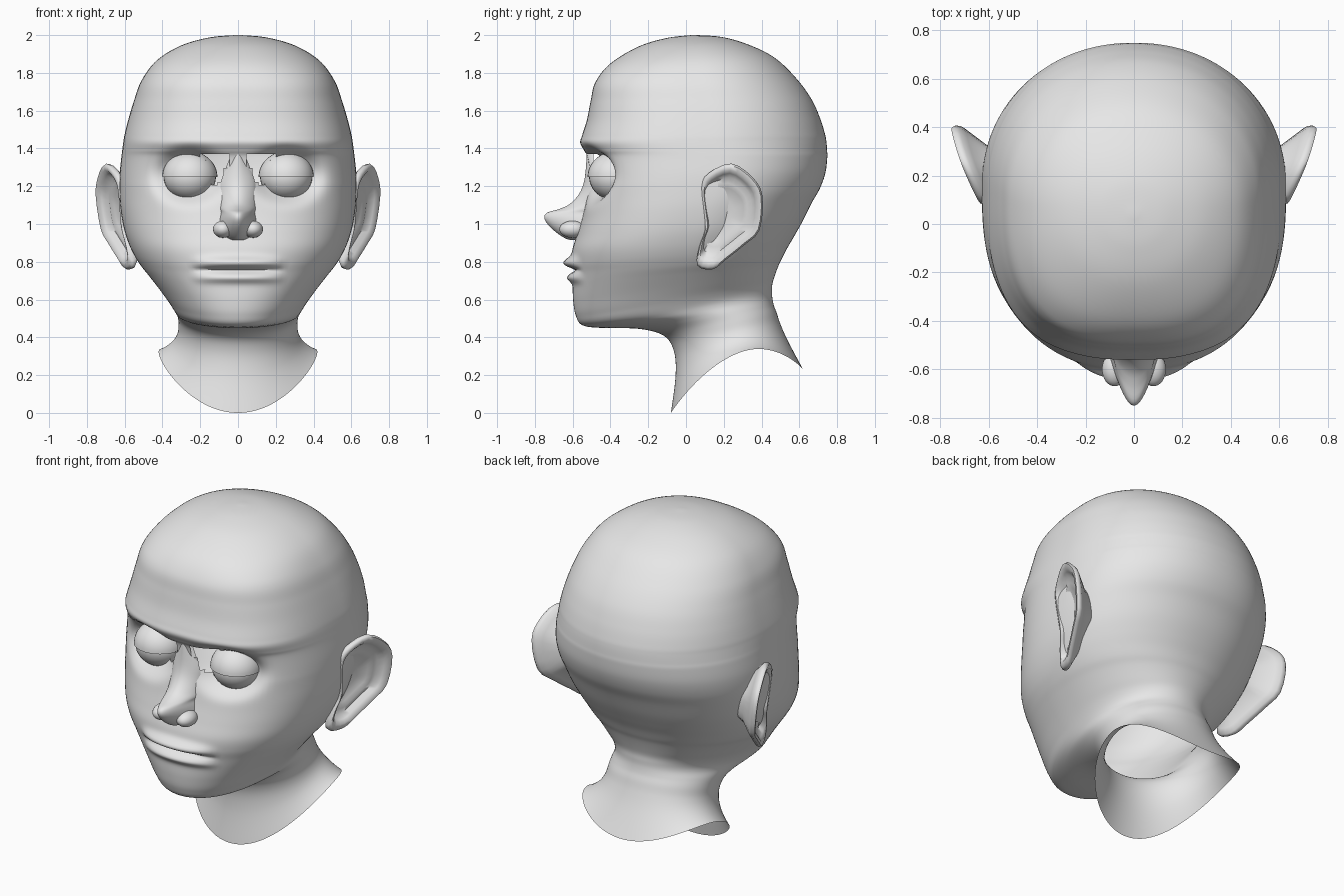
import bpy, bmesh, math
from mathutils import Vector

if "Cube" in bpy.data.objects:
    bpy.data.objects.remove(bpy.data.objects["Cube"])

grey = bpy.data.materials.new("plain_grey")
grey.diffuse_color = (0.8, 0.8, 0.8, 1)
grey.use_nodes = True
grey.node_tree.nodes["Principled BSDF"].inputs["Base Color"].default_value = grey.diffuse_color


def catmull(pts, sub, closed=False):
    """Resample tuples of numbers along a smooth curve."""
    n, out = len(pts), []
    get = (lambda i: pts[i % n]) if closed else (lambda i: pts[min(max(i, 0), n - 1)])
    for i in range(n if closed else n - 1):
        p = [get(i + k) for k in (-1, 0, 1, 2)]
        for s in range(sub):
            t = s / sub
            out.append(tuple(0.5 * (2 * b + (c - a) * t + (2 * a - 5 * b + 4 * c - d) * t * t
                                    + (3 * b - a - 3 * c + d) * t ** 3) for a, b, c, d in zip(*p)))
    if not closed:
        out.append(tuple(pts[-1]))
    return out


def loft(name, rings, cap_start=False, cap_end=False, drop=None):
    bm = bmesh.new()
    vs = [[bm.verts.new(p) for p in r] for r in rings]
    n = len(vs[0])
    for a, b in zip(vs, vs[1:]):
        for i in range(n):
            j = (i + 1) % n
            bm.faces.new((a[i], a[j], b[j], b[i]))
    if cap_start:
        bm.faces.new(vs[0])
    if cap_end:
        bm.faces.new(vs[-1])
    bmesh.ops.recalc_face_normals(bm, faces=bm.faces)
    if drop:
        gone = [f for f in bm.faces if drop(f.calc_center_median())]
        bmesh.ops.delete(bm, geom=gone, context='FACES')
    return finish(name, bm)


def finish(name, bm, angle=60):
    me = bpy.data.meshes.new(name)
    bm.to_mesh(me)
    bm.free()
    me.materials.append(grey)
    ob = bpy.data.objects.new(name, me)
    bpy.context.collection.objects.link(ob)
    bpy.ops.object.select_all(action='DESELECT')
    ob.select_set(True)
    bpy.context.view_layer.objects.active = ob
    bpy.ops.object.shade_smooth_by_angle(angle=math.radians(angle))
    return ob


def ball(name, centre, radii, drop=None):
    bm = bmesh.new()
    bmesh.ops.create_uvsphere(bm, u_segments=32, v_segments=24, radius=1)
    for v in bm.verts:
        v.co = Vector([c + r * k for c, r, k in zip(centre, radii, v.co)])
    if drop:
        gone = [f for f in bm.faces if drop(f.calc_center_median())]
        bmesh.ops.delete(bm, geom=gone, context='FACES')
    return finish(name, bm)


def clamp(v):
    return max(0.0, min(1.0, v))


def bump(z, centre, width):
    return math.exp(-((z - centre) / width) ** 2)


# Head and neck: tilted rings (front y, front z, back y, back z, half width)
SECTIONS = [
    (.03, 2.0, .06, 2.0, .015), (-.1, 1.985, .19, 1.99, .15), (-.25, 1.94, .33, 1.95, .3),
    (-.4, 1.85, .47, 1.88, .43), (-.48, 1.75, .585, 1.77, .51), (-.505, 1.65, .665, 1.66, .55),
    (-.525, 1.55, .71, 1.56, .58), (-.55, 1.47, .735, 1.48, .6), (-.56, 1.43, .743, 1.44, .607),
    (-.54, 1.39, .747, 1.39, .613), (-.52, 1.35, .748, 1.35, .618), (-.515, 1.25, .738, 1.27, .627),
    (-.525, 1.15, .71, 1.19, .628), (-.545, 1.05, .665, 1.11, .622), (-.575, .95, .615, 1.01, .605),
    (-.6, .87, .57, .93, .58), (-.605, .8, .535, .87, .55), (-.6, .74, .51, .82, .515),
    (-.6, .68, .49, .78, .475), (-.598, .6, .468, .72, .42), (-.585, .52, .457, .68, .375),
    (-.55, .465, .456, .645, .345), (-.45, .45, .457, .61, .33), (-.25, .445, .465, .57, .32),
    (-.12, .41, .48, .53, .315), (-.065, .33, .5, .47, .32), (-.055, .2, .54, .38, .35),
    (-.08, 0, .62, .23, .42)]


def head_ring(yf, zf, yb, zb, w, seg=128):
    n_front = min(2.05 + .65 * clamp((zf - .5) / .7), 2 + max(0, 2.0 - zf) * 3)
    lift = .2 * clamp((.4 - zf) / .4) ** 1.5
    yc = yf + .54 * (yb - yf)
    ring = []
    for i in range(seg):
        a = 2 * math.pi * (i + .5) / seg
        s, c = math.sin(a), -math.cos(a)
        n = n_front if c < 0 else 2.1
        r = (abs(s) ** n + abs(c) ** n) ** (-1 / n)
        x, y = w * r * s, yc + r * c * (yc - yf if c < 0 else yb - yc)
        z = zf + (zb - zf) * (y - yf) / (yb - yf) + lift * s * s
        if c < 0 and zf > .5:
            # eye sockets
            d = math.hypot((abs(x) - .26) / .17, (z - 1.255) / .13)
            y += .1 * math.exp(-d ** 4)
            # lips
            k = max(0, 1 - (x / .24) ** 2) ** .7
            y -= k * (.045 * bump(z, .795, .03) + .03 * bump(z, .715, .025) - .025 * bump(z, .757, .012))
        ring.append((x, y, z))
    return ring


def eye_gap(p):
    # open wedge at the inner corner of each eye
    t = (p.z - 1.18) / .19
    return p.y < -.3 and 0 < t < 1 and .11 - .08 * t < abs(p.x) < .11 + .09 * t


loft("head_and_neck", [head_ring(*s) for s in catmull(SECTIONS, 7)], cap_start=True, drop=eye_gap)

# Nose: half-oval sections (height, tip y, half width)
NOSE = [(1.38, -.525, .02), (1.25, -.535, .055), (1.17, -.56, .065), (1.11, -.61, .07), (1.08, -.67, .07),
        (1.06, -.735, .065), (1.03, -.75, .07), (.99, -.725, .075), (.95, -.68, .07), (.92, -.63, .05),
        (.915, -.59, .03)]


def nose_ring(z, tip, w):
    return [(w * math.cos(a) * (1 + .5 * (1 - math.sin(a))), -.49 + (tip + .49) * math.sin(a), z)
            for a in [math.pi * i / 20 for i in range(21)]]


loft("nose", [nose_ring(*s) for s in catmull(NOSE, 4)], cap_end=True)

# Ear outline in side view (y, z)
EAR = [(.08, 1.2), (.12, 1.27), (.24, 1.32), (.35, 1.25), (.405, 1.15), (.39, .97), (.31, .89), (.21, .81),
       (.14, .76), (.06, .78), (.07, .88), (.1, .97), (.09, 1.08)]
# Ear layers from back root over the rim into the bowl (scale, outward offset)
LAYERS = [(.5, -.17), (.62, -.1), (.88, -.05), (.98, -.03), (1, -.01), (.96, .005), (.87, .004),
          (.8, -.012), (.72, -.04), (.6, -.035), (.5, -.05), (.25, -.06)]


def ear_ring(side, scale, out):
    ring = []
    for y, z in catmull(EAR, 3, True):
        y, z = .2 + (y - .2) * scale, 1.06 + (z - 1.06) * scale
        x = .62 + .4 * (y - .06) + .12 * (z - 1.2) + out
        ring.append((side * x, y, z))
    return ring


for side, label in ((1, "right"), (-1, "left")):
    loft(label + "_ear", [ear_ring(side, *l) for l in LAYERS], cap_end=True)
    # Eyeball with a slightly larger closed upper lid
    eye = (side * .255, -.375, 1.25)
    ball(label + "_eyeball", eye, (.138, .138, .125))
    ball(label + "_upper_eyelid", eye, (.146, .146, .134), drop=lambda p: p.z < 1.25 or p.y > -.36)
    # Nostril wing
    ball(label + "_nostril", (side * .08, -.6, .972), (.052, .07, .045))
